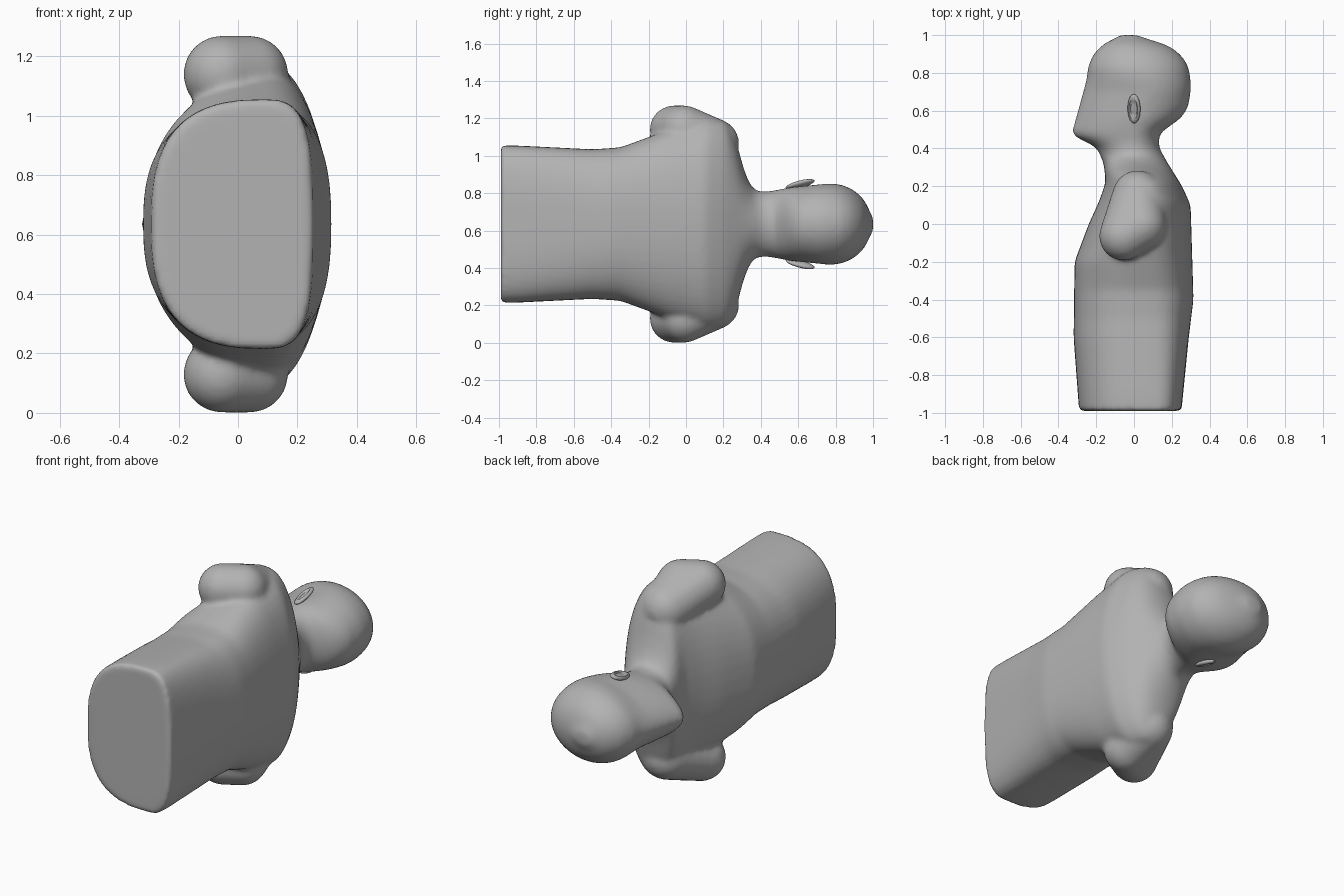
import bpy, bmesh
from math import cos, sin, tau
from mathutils import Vector, Matrix

cube = bpy.data.objects.get("Cube")
if cube:
    bpy.data.objects.remove(cube)

MID = 0.635   # height of the body's plane of symmetry (it lies on its side)
WAIST, CROWN = -0.99, 1.0

GREY = (0.45, 0.45, 0.45, 1)
grey = bpy.data.materials.new("plain grey")
grey.use_nodes = True
grey.diffuse_color = GREY
grey.node_tree.nodes["Principled BSDF"].inputs["Base Color"].default_value = GREY

# Outlines along the body's length: (y, value)
CHEST_AND_FACE = [(-1, -.29), (-.6, -.32), (-.2, -.315), (0, -.24), (.12, -.185), (.22, -.15),
                  (.32, -.16), (.41, -.2), (.47, -.335), (.52, -.32), (.77, -.25), (.83, -.245),
                  (.9, -.215), (.96, -.155), (1, -.06)]
BACK_AND_SKULL = [(-1, .25), (-.6, .29), (-.4, .315), (.1, .3), (.2, .255), (.32, .18), (.41, .13),
                  (.48, .135), (.56, .25), (.62, .288), (.73, .304), (.83, .29), (.89, .255),
                  (.95, .18), (1, 0)]
HALF_WIDTH = [(-1, .42), (-.9, .42), (-.5, .4), (-.35, .41), (-.08, .51), (.12, .56), (.22, .55),
              (.27, .45), (.31, .28), (.36, .18), (.43, .172), (.56, .197), (.77, .218),
              (.83, .212), (.89, .187), (.95, .138), (.985, .07), (1, .02)]
WIDEST_AT = [(-1, .09), (.12, .08), (.4, 0), (.5, 0), (.7, .07), (.9, .01), (1, -.04)]
FRONT_ROUNDNESS = [(-1, 2.7), (-.4, 2.5), (.2, 2), (.4, 1.9), (.47, 1.65), (.7, 1.8), (.83, 2)]
BACK_ROUNDNESS = [(-1, 3.2), (-.4, 2.5), (0, 2.1), (.4, 2)]


def linear(points, y):
    for (y0, v0), (y1, v1) in zip(points, points[1:]):
        if y <= y1:
            return v0 + (v1 - v0) * max(0, y - y0) / (y1 - y0)
    return points[-1][1]


def eased(points, y, reach=0.02):
    """Outline value with its corners rounded off."""
    return (linear(points, y - reach) + 2 * linear(points, y) + linear(points, y + reach)) / 4


def finish(bm, name, angle):
    bmesh.ops.recalc_face_normals(bm, faces=bm.faces)
    mesh = bpy.data.meshes.new(name)
    bm.to_mesh(mesh)
    bm.free()
    mesh.materials.append(grey)
    obj = bpy.data.objects.new(name, mesh)
    bpy.context.collection.objects.link(obj)
    bpy.ops.object.select_all(action='DESELECT')
    bpy.context.view_layer.objects.active = obj
    obj.select_set(True)
    if name == "torso_and_head":
        # Fuse the parts into one soft skin
        fuse = obj.modifiers.new("fuse", 'REMESH')
        fuse.mode = 'VOXEL'
        fuse.voxel_size = 0.014
        soften = obj.modifiers.new("soften", 'SMOOTH')
        soften.iterations = 8
        for modifier in ("fuse", "soften"):
            bpy.ops.object.modifier_apply(modifier=modifier)
    bpy.ops.object.shade_smooth_by_angle(angle=angle)


def body_ring(bm, y, sides=48):
    """Rounded cross-section with separate front and back curves."""
    wide, half = eased(WIDEST_AT, y), eased(HALF_WIDTH, y)
    ring = []
    for i in range(sides):
        c, s = cos(tau * i / sides), sin(tau * i / sides)
        edge = eased(BACK_AND_SKULL if c > 0 else CHEST_AND_FACE, y)
        power = 2 / eased(BACK_ROUNDNESS if c > 0 else FRONT_ROUNDNESS, y)
        x = wide + (edge - wide) * abs(c) ** power
        z = half * abs(s) ** power * (1 if s > 0 else -1)
        ring.append(bm.verts.new((x, y, MID + z)))
    return ring


def add_limb(bm, balls):
    """Rounded limb: convex hull around a few balls."""
    part = bmesh.new()
    for centre, r in balls:
        bmesh.ops.create_icosphere(part, subdivisions=3, radius=r, matrix=Matrix.Translation(centre))
    hull = bmesh.ops.convex_hull(part, input=part.verts)
    inside = [v for v in hull["geom_interior"] if isinstance(v, bmesh.types.BMVert)]
    bmesh.ops.delete(part, geom=inside, context='VERTS')
    mesh = bpy.data.meshes.new("limb")
    part.to_mesh(mesh)
    part.free()
    bm.from_mesh(mesh)
    bpy.data.meshes.remove(mesh)


# Torso, neck and head in one run from the waist cut to the crown
body = bmesh.new()
steps = 100
rings = [body_ring(body, WAIST + (CROWN - WAIST) * k / steps) for k in range(steps + 1)]
for low, high in zip(rings, rings[1:]):
    for i in range(len(low)):
        body.faces.new((low[i - 1], low[i], high[i], high[i - 1]))
body.faces.new(rings[0])
body.faces.new(rings[-1])
bmesh.ops.recalc_face_normals(body, faces=body.faces)

# Shoulders and cut upper arms
for side in (1, -1):
    add_limb(body, [
        (Vector((0.02, 0.15, MID + side * 0.43)), 0.135),
        (Vector((0.04, -0.01, MID + side * 0.505)), 0.13),
        (Vector((-0.055, -0.065, MID + side * 0.505)), 0.13),
    ])
finish(body, "torso_and_head", 0.7)

# Ears: thin flaps with a hollowed outer side, flaring towards the top
for side, name in ((1, "upper_ear"), (-1, "lower_ear")):
    ear = bmesh.new()
    bmesh.ops.create_uvsphere(ear, u_segments=20, v_segments=12, radius=1)
    for v in ear.verts:
        if v.co.z * side > 0.75:
            v.co.z -= side * 0.7
    ear.transform(Matrix.Translation((0, 0.61, MID + side * 0.213))
                  @ Matrix.Rotation(side * 0.25, 4, 'X')
                  @ Matrix.Rotation(side * -0.35, 4, 'Y')
                  @ Matrix.Diagonal((0.036, 0.08, 0.017, 1)))
    finish(ear, name, 0.9)
